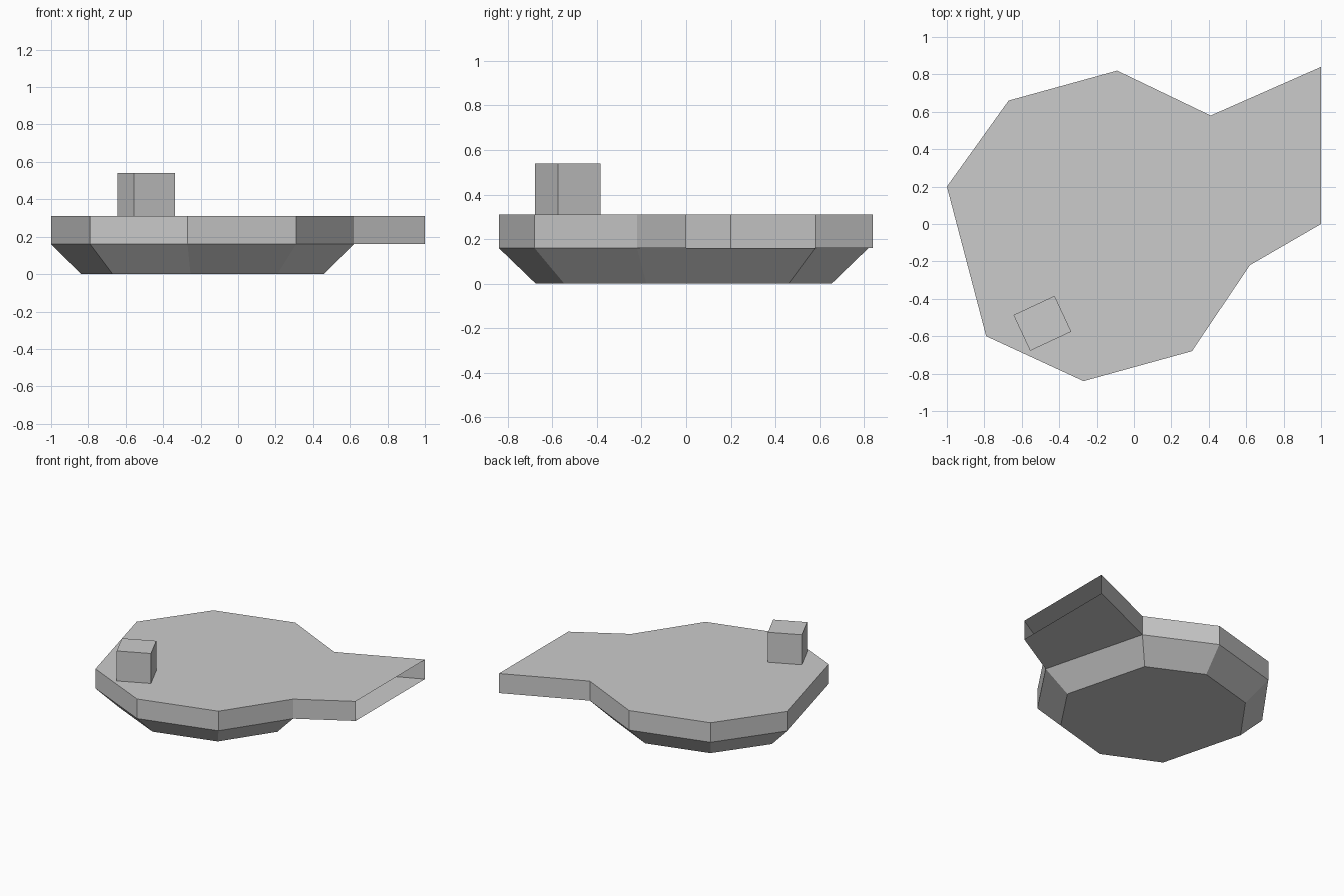
import bpy, bmesh
from math import radians
from mathutils import Matrix, Vector

if "Cube" in bpy.data.objects:
    bpy.data.objects.remove(bpy.data.objects["Cube"])

# plan outline of the octagonal body (counter-clockwise) and the open mouth of the spout
BODY = [(-1, .2), (-.79, -.6), (-.27, -.84), (.31, -.68),
        (.62, -.22), (.41, .58), (-.09, .82), (-.67, .66)]
SPOUT = [(1, 0), (1, .84)]
CENTRE, TAPER = Vector((-.19, -.01)), .8
Z_BASE, Z_RIM, Z_DECK, Z_TOP = 0, .16, .31, .54


def finish(bm, name):
    mesh = bpy.data.meshes.new(name)
    bm.to_mesh(mesh)
    bm.free()
    ob = bpy.data.objects.new(name, mesh)
    bpy.context.collection.objects.link(ob)
    return ob


def ring(bm, pts, z):
    return [bm.verts.new((p[0], p[1], z)) for p in pts]


# hull: hollow deck with a tapered underside and a side spout open at its end
bm = bmesh.new()
outline = BODY[:5] + SPOUT + BODY[5:]
deck = ring(bm, outline, Z_DECK)
rim = ring(bm, outline, Z_RIM)
base = ring(bm, [CENTRE + (Vector(p) - CENTRE) * TAPER for p in BODY], Z_BASE)
bm.faces.new(deck)
bm.faces.new(base[::-1])
for i in range(10):
    if i != 5:                                   # edge 5 is the open mouth
        j = (i + 1) % 10
        bm.faces.new((rim[i], rim[j], deck[j], deck[i]))
bm.faces.new(rim[4:8][::-1])                     # spout floor
body_rim = rim[:5] + rim[7:]
for i in range(8):
    j = (i + 1) % 8
    bm.faces.new((base[i], base[j], body_rim[j], body_rim[i]))
finish(bm, "hull")

# block standing on the deck
bm = bmesh.new()
bmesh.ops.create_cube(bm, size=1, matrix=(
    Matrix.Translation((-.49, -.531, (Z_DECK + Z_TOP) / 2))
    @ Matrix.Rotation(radians(25), 4, 'Z')
    @ Matrix.Diagonal((.242, .211, Z_TOP - Z_DECK, 1))))
finish(bm, "deck_block")
